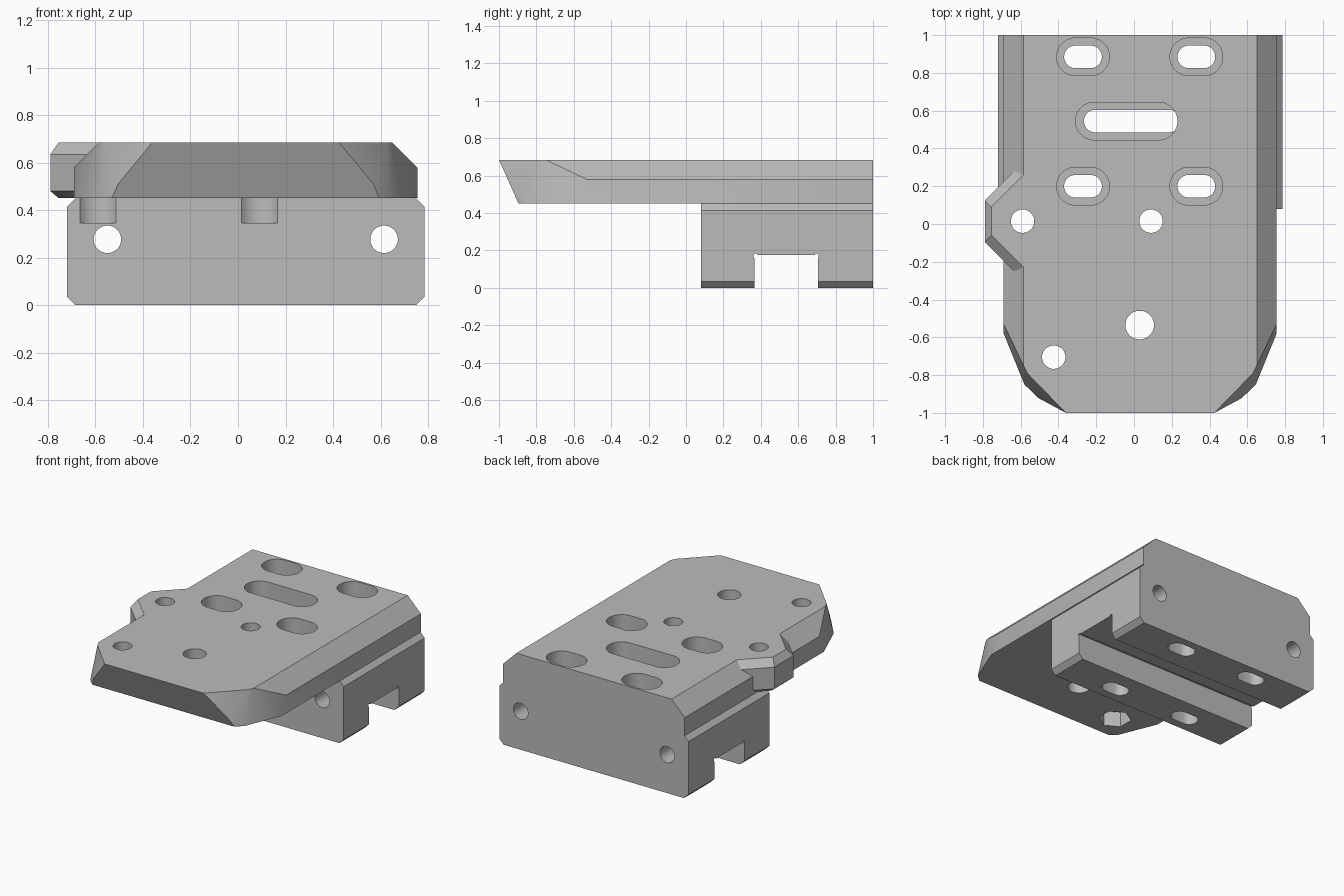
import bpy, bmesh, math
from mathutils import Matrix, Vector

if "Cube" in bpy.data.objects:
    bpy.data.objects.remove(bpy.data.objects["Cube"])

MID = 0.0325          # plane of symmetry of plate and block
TOP, DECK = 0.685, 0.45

grey = bpy.data.materials.new("plain grey")
grey.use_nodes = True
grey.diffuse_color = (0.5, 0.5, 0.5, 1)
grey.node_tree.nodes["Principled BSDF"].inputs["Base Color"].default_value = (0.5, 0.5, 0.5, 1)


def hull(name, points):
    """Convex solid around a set of points."""
    bm = bmesh.new()
    for p in points:
        bm.verts.new(p)
    res = bmesh.ops.convex_hull(bm, input=bm.verts)
    junk = {g for g in res["geom_interior"] + res["geom_unused"] if isinstance(g, bmesh.types.BMVert)}
    bmesh.ops.delete(bm, geom=list(junk), context="VERTS")
    bmesh.ops.dissolve_limit(bm, angle_limit=0.01, verts=bm.verts, edges=bm.edges)
    bmesh.ops.recalc_face_normals(bm, faces=bm.faces)
    mesh = bpy.data.meshes.new(name)
    bm.to_mesh(mesh)
    bm.free()
    obj = bpy.data.objects.new(name, mesh)
    bpy.context.collection.objects.link(obj)
    mesh.materials.append(grey)
    return obj


def mirrored(points):
    return points + [(2 * MID - x, y, z) for x, y, z in points]


def box(name, x0, x1, y0, y1, z0, z1):
    return hull(name, [(x, y, z) for x in (x0, x1) for y in (y0, y1) for z in (z0, z1)])


def slot(x, y, r, z0, z1, half=0.0, sides=32, turn=0.0):
    """Upright cylinder, or rounded slot when half (centre to arc centre) is set."""
    pts = []
    for i in range(sides):
        a = turn + math.tau * (i + 0.5) / sides
        cx = x + math.copysign(half, math.cos(a))
        pts += [(cx + r * math.cos(a), y + r * math.sin(a), z) for z in (z0, z1)]
    return hull("cutter", pts)


def combine(target, tool, operation):
    mod = target.modifiers.new("boolean", "BOOLEAN")
    mod.operation, mod.object, mod.solver = operation, tool, "EXACT"
    dg = bpy.context.evaluated_depsgraph_get()
    mesh = bpy.data.meshes.new_from_object(target.evaluated_get(dg))
    target.modifiers.clear()
    target.data = mesh
    bpy.data.objects.remove(tool)


def cut(target, tool):
    combine(target, tool, "DIFFERENCE")


# Deck plate: chamfered sides, undercut front and faceted front corners
plate = hull("mounting_plate", mirrored([
    (-0.36, -1, TOP), (-0.565, -0.79, TOP), (-0.585, -0.75, TOP), (-0.585, 1, TOP),
    (-0.69, -0.53, 0.58), (-0.69, 1, 0.58), (-0.505, -0.922, 0.51),
    (-0.53, -0.895, DECK), (-0.58, -0.85, DECK), (-0.69, -0.58, DECK), (-0.69, 1, DECK)]))

# Side lug with chamfered rim
lug_points = []
for x, z, half in ((-0.755, TOP, 0.075), (-0.79, 0.635, 0.11), (-0.79, 0.48, 0.11), (-0.755, DECK, 0.09)):
    for side in (-1, 1):
        lug_points += [(x, 0.015 + side * half, z),
                       (-0.5, 0.015 + side * (half + x * -1 - 0.5), z)]
lug = hull("side_lug", lug_points)

# Lower block with chamfered long edges
block = hull("lower_block", mirrored([
    (x, y, z) for y in (0.08, 1)
    for x, z in ((-0.685, 0), (-0.72, 0.035), (-0.72, 0.415), (-0.67, 0.465))]))

# Cross channel with small corner reliefs
cut(block, box("cutter", -1, 1, 0.365, 0.705, -0.1, 0.175))
for y in (0.371, 0.699):
    cut(block, box("cutter", -1, 1, y - 0.01, y + 0.01, 0.16, 0.183))

# Round pockets in the block's front face
for x in (-0.59, 0.09):
    cut(block, slot(x, 0.015, 0.1, 0.345, 0.6))

# Join the solids
combine(plate, block, "UNION")
combine(plate, lug, "UNION")

# Four counterbored slots through plate and block
for x in (-0.27, 0.33):
    for y in (0.2, 0.885):
        cut(plate, slot(x, y, 0.1, 0.22, 0.8, 0.04))
        cut(plate, slot(x, y, 0.06, -0.1, 0.4, 0.04))

# Long counterbored slot opening into the channel
cut(plate, slot(-0.04, 0.545, 0.1, 0.3, 0.8, 0.17))
cut(plate, slot(-0.01, 0.545, 0.06, 0.1, 0.5, 0.195))

# Plain plate holes
for x, y, r in ((-0.59, 0.015, 0.062), (0.09, 0.015, 0.062), (0.03, -0.535, 0.076), (-0.425, -0.705, 0.062)):
    cut(plate, slot(x, y, r, 0.4, 0.8))

# Hexagonal nut pocket under the front hole
cut(plate, slot(-0.425, -0.705, 0.11, 0.4, 0.56, sides=6))

# Horizontal holes running front to back through the block
for x in (-0.55, 0.615):
    rod = slot(0, 0, 0.058, -1.5, 1.5)
    rod.data.transform(Matrix.Translation(Vector((x, 0.5, 0.277))) @ Matrix.Rotation(math.pi / 2, 4, "X"))
    cut(plate, rod)

# Smooth round walls, crisp edges
bpy.ops.object.select_all(action="DESELECT")
plate.select_set(True)
bpy.context.view_layer.objects.active = plate
bpy.ops.object.shade_smooth_by_angle(angle=math.radians(30))
